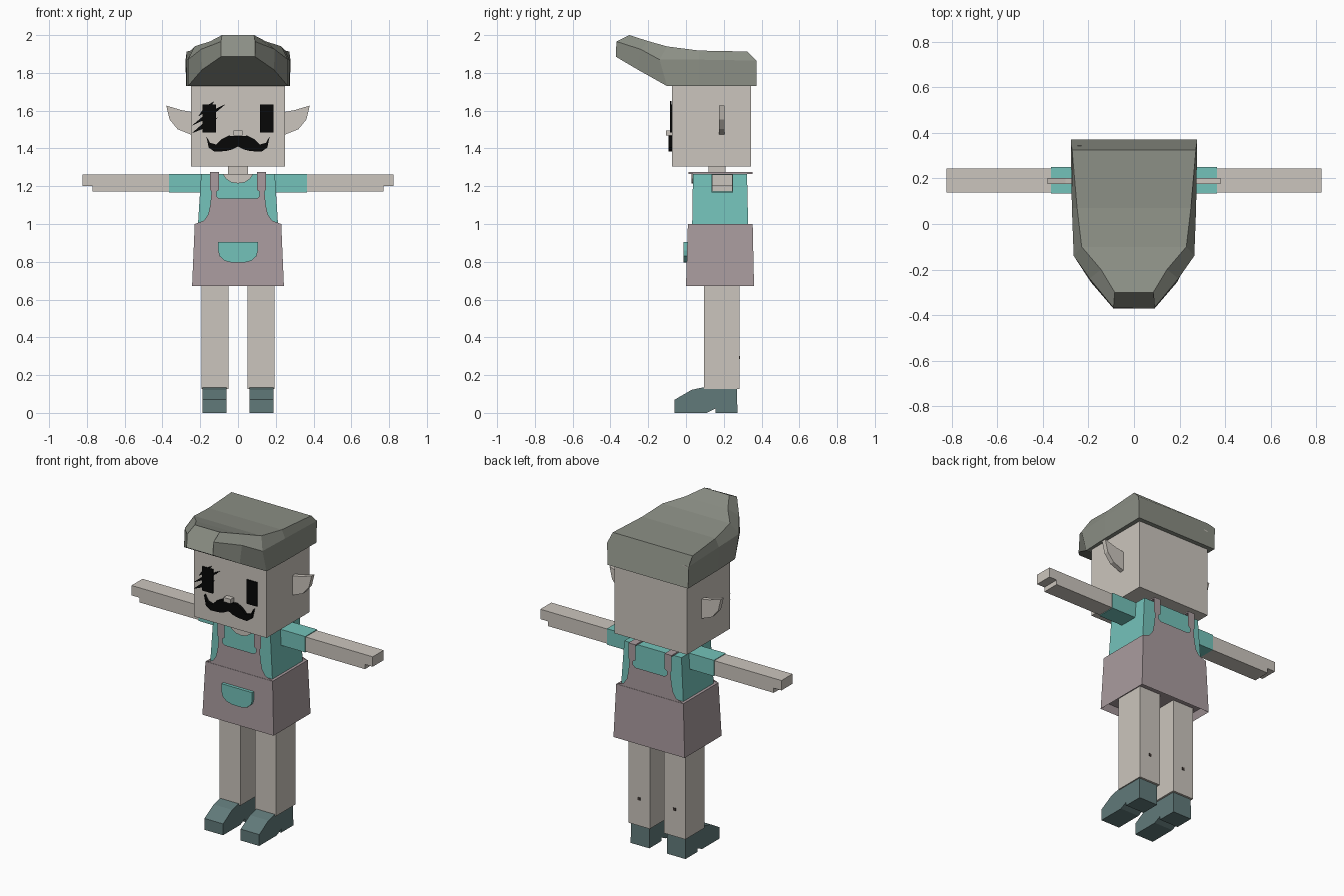
import bpy, bmesh
from mathutils import Vector

cube = bpy.data.objects.get("Cube")
if cube:
    bpy.data.objects.remove(cube, do_unlink=True)


def material(name, rgb):
    m = bpy.data.materials.new(name)
    m.use_nodes = True
    m.diffuse_color = (*rgb, 1)
    bsdf = next(n for n in m.node_tree.nodes if n.type == 'BSDF_PRINCIPLED')
    bsdf.inputs["Base Color"].default_value = (*rgb, 1)
    return m


SKIN = material("skin", (0.60, 0.56, 0.51))
TEAL = material("teal shirt", (0.174, 0.54, 0.49))
APRON = material("mauve apron", (0.40, 0.33, 0.345))
HAT = material("grey hat", (0.26, 0.275, 0.235))
SHOE = material("slate shoe", (0.12, 0.195, 0.195))
BLACK = material("black", (0.002, 0.002, 0.002))
MARK = material("dark brown", (0.06, 0.045, 0.04))


def finish(name, bm, mat, solid=True):
    if solid:
        bmesh.ops.recalc_face_normals(bm, faces=bm.faces)
    mesh = bpy.data.meshes.new(name)
    bm.to_mesh(mesh)
    bm.free()
    mesh.materials.append(mat)
    obj = bpy.data.objects.new(name, mesh)
    bpy.context.collection.objects.link(obj)
    return obj


def prism(name, pts, move, mat):
    """Flat outline of 3D points, extruded along move (None keeps it flat)."""
    bm = bmesh.new()
    face = bm.faces.new([bm.verts.new(p) for p in pts])
    if move:
        new = bmesh.ops.extrude_face_region(bm, geom=[face], use_keep_orig=True)["geom"]
        verts = [v for v in new if isinstance(v, bmesh.types.BMVert)]
        bmesh.ops.translate(bm, verts=verts, vec=Vector(move))
    return finish(name, bm, mat, bool(move))


def front(name, outline, y0, y1, mat):
    """Outline in x and z, running from y0 to y1."""
    move = (0, y1 - y0, 0) if y1 != y0 else None
    return prism(name, [(x, y0, z) for x, z in outline], move, mat)


def loft(name, rings, mat):
    bm = bmesh.new()
    loops = [[bm.verts.new(p) for p in ring] for ring in rings]
    for a, b in zip(loops, loops[1:]):
        for i in range(len(a)):
            j = (i + 1) % len(a)
            bm.faces.new((a[i], a[j], b[j], b[i]))
    bm.faces.new(loops[0])
    bm.faces.new(loops[-1][::-1])
    return finish(name, bm, mat)


def rect(x0, x1, y0, y1, z):
    return [(x0, y0, z), (x1, y0, z), (x1, y1, z), (x0, y1, z)]


def box(name, x0, x1, y0, y1, z0, z1, mat):
    return loft(name, [rect(x0, x1, y0, y1, z0), rect(x0, x1, y0, y1, z1)], mat)


def mirrored(half):
    """Complete a half outline across x = 0, without doubling centre points."""
    return half + [(-x, z) for x, z in reversed(half) if x > 0]


# Head, neck and nose
box("head", -0.248, 0.248, -0.075, 0.345, 1.305, 1.85, SKIN)
box("neck", -0.053, 0.053, 0.12, 0.21, 1.24, 1.31, SKIN)
box("nose", -0.024, 0.024, -0.107, -0.07, 1.468, 1.495, SKIN)

# Hat: cross-sections from back to front, each as lower, middle and top points
stations = [
    [(0.275, 0.372, 1.73), (0.278, 0.372, 1.865), (0.272, 0.325, 1.913)],
    [(0.272, 0.07, 1.73), (0.273, 0.07, 1.87), (0.25, 0.07, 1.918)],
    [(0.265, -0.10, 1.73), (0.265, -0.14, 1.87), (0.23, -0.10, 1.94)],
    [(0.19, -0.255, 1.817), (0.195, -0.24, 1.925), (0.145, -0.20, 1.968)],
    [(0.09, -0.372, 1.886), (0.09, -0.368, 1.966), (0.085, -0.30, 2.0)],
]
loft("hat", [s + [(-x, y, z) for x, y, z in reversed(s)] for s in stations], HAT)

# Moustache
front("moustache", mirrored([
    (0, 1.41), (0.03, 1.395), (0.065, 1.386), (0.125, 1.383), (0.155, 1.405),
    (0.168, 1.465), (0.148, 1.43), (0.115, 1.42), (0.085, 1.45), (0.05, 1.468),
    (0.02, 1.465)]), -0.092, -0.074, BLACK)

# Slashes across the right eye
for i, (x0, z0, x1, z1) in enumerate([
        (-0.21, 1.57, -0.125, 1.65),
        (-0.245, 1.52, -0.065, 1.635),
        (-0.245, 1.48, -0.105, 1.565)]):
    xm, zm = (x0 + x1) / 2, (z0 + z1) / 2
    front(f"eye_slash_{i + 1}", [(x0, z0), (xm + 0.01, zm - 0.01), (x1, z1),
                                 (xm - 0.01, zm + 0.01)], -0.084, -0.076, BLACK)

# Shirt body and bare neckline
loft("shirt_body", [rect(-0.215, 0.215, 0.032, 0.33, 0.95),
                    rect(-0.195, 0.195, 0.037, 0.323, 1.264)], TEAL)
front("neckline", mirrored([(0, 1.215), (0.035, 1.22), (0.065, 1.24), (0.08, 1.264)]),
      0.028, 0.036, SKIN)

# Apron skirt, hollowed from below
skirt = loft("apron_skirt", [rect(-0.243, 0.243, 0.0, 0.36, 0.672),
                             rect(-0.229, 0.229, 0.01, 0.353, 1.0)], APRON)
bm = bmesh.new()
bm.from_mesh(skirt.data)
base = min(bm.faces, key=lambda f: f.calc_center_median().z)
bmesh.ops.inset_region(bm, faces=[base], thickness=0.025)
bmesh.ops.translate(bm, verts=base.verts, vec=(0, 0, 0.04))
bm.to_mesh(skirt.data)
bm.free()

# Apron bib with strap fronts, on both front and back
bib = mirrored([(0.229, 1.0), (0.18, 1.018), (0.158, 1.05), (0.147, 1.1), (0.14, 1.17),
                (0.147, 1.18), (0.147, 1.275), (0.10, 1.275), (0.10, 1.18), (0.115, 1.17),
                (0.115, 1.148), (0.10, 1.135)])
front("bib_front", bib, 0.012, 0.012, APRON)
front("bib_back", bib[::-1], 0.351, 0.351, APRON)

# Apron pocket
front("pocket", mirrored([(0.03, 0.795), (0.07, 0.805), (0.098, 0.83), (0.105, 0.86),
                          (0.105, 0.905)]), -0.012, 0.008, TEAL)

# Paired parts
for side, s in (("left", 1), ("right", -1)):
    def pair_box(name, x0, x1, *rest):
        box(f"{side}_{name}", s * x0, s * x1, *rest)

    def pair_front(name, outline, y0, y1, mat):
        front(f"{side}_{name}", [(s * x, z) for x, z in outline], y0, y1, mat)

    pair_box("eye", 0.116, 0.187, -0.084, -0.075, 1.485, 1.632, BLACK)
    pair_front("ear", [(0.24, 1.592), (0.30, 1.603), (0.38, 1.627), (0.362, 1.553),
                       (0.32, 1.502), (0.24, 1.47)], 0.175, 0.203, SKIN)
    pair_box("shoulder_strap", 0.10, 0.147, 0.012, 0.351, 1.266, 1.275, APRON)
    pair_box("sleeve", 0.15, 0.365, 0.134, 0.25, 1.167, 1.265, TEAL)
    pair_front("arm", [(0.3, 1.171), (0.77, 1.171), (0.77, 1.2), (0.823, 1.2),
                       (0.823, 1.261), (0.3, 1.261)], 0.138, 0.245, SKIN)
    pair_box("leg", 0.049, 0.194, 0.095, 0.283, 0.127, 0.75, SKIN)
    pair_box("leg_mark", 0.113, 0.129, 0.28, 0.287, 0.286, 0.302, MARK)

    # Shoe with a raised arch and heel
    prism(f"{side}_shoe", [(s * 0.06, y, z) for y, z in [
        (-0.06, 0), (0.11, 0), (0.155, 0.022), (0.155, 0), (0.272, 0), (0.27, 0.135),
        (0.09, 0.135), (0.03, 0.122), (-0.06, 0.07)]], (s * 0.127, 0, 0), SHOE)
